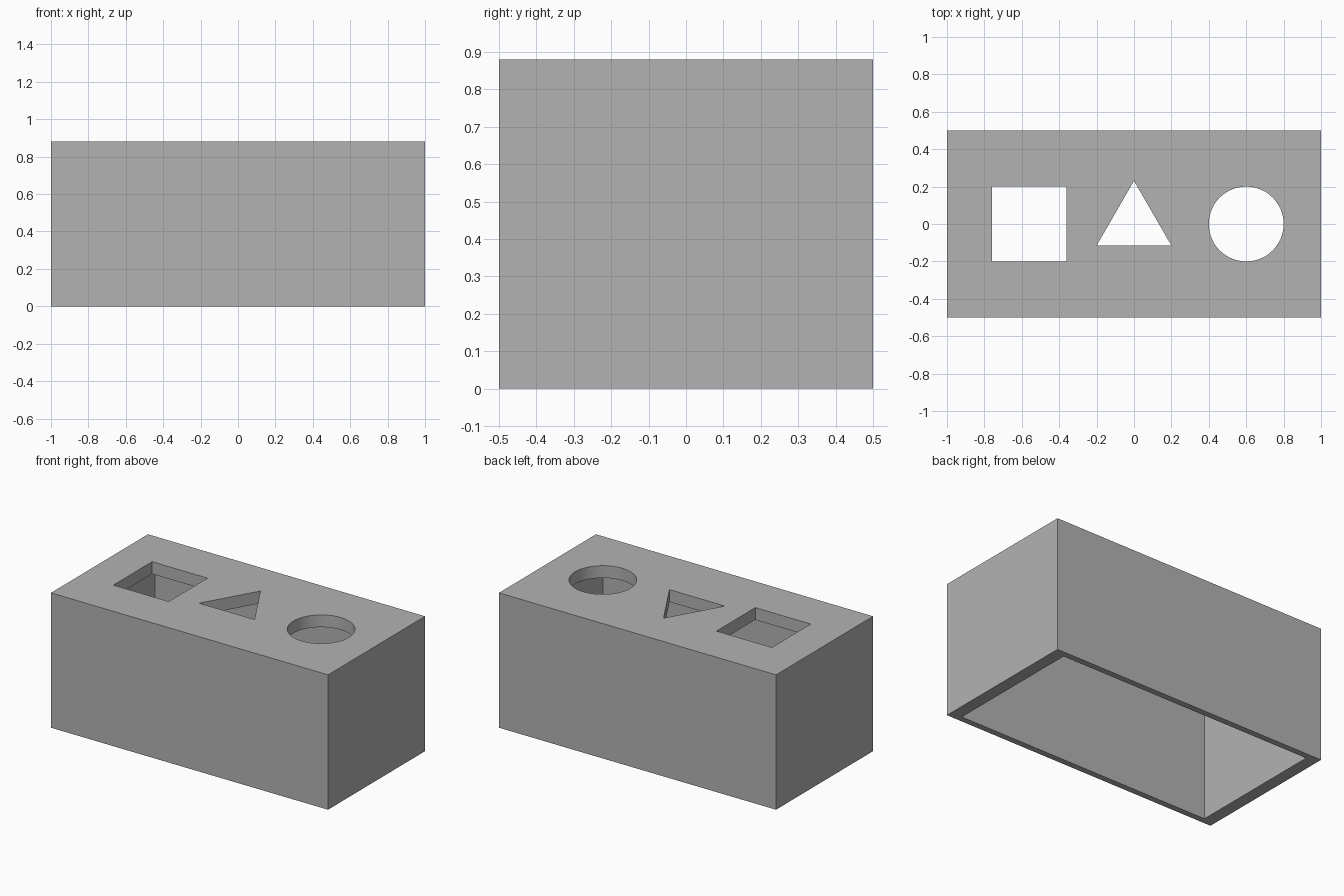
import bpy, bmesh
from math import pi, radians, sqrt

if "Cube" in bpy.data.objects:
    bpy.data.objects.remove(bpy.data.objects["Cube"], do_unlink=True)

WIDTH, DEPTH, HEIGHT = 2.0, 1.0, 0.88
LID = 0.08          # lid thickness
SIDE, FRONT = 0.08, 0.04   # end wall and long wall thickness

grey = bpy.data.materials.new("plain_grey")
grey.use_nodes = True
grey.diffuse_color = (0.45, 0.45, 0.45, 1)
grey.node_tree.nodes["Principled BSDF"].inputs["Base Color"].default_value = grey.diffuse_color


def prism(name, outline, bottom, top):
    """Extrude a flat outline from one height to another."""
    bm = bmesh.new()
    base = bm.faces.new([bm.verts.new((x, y, bottom)) for x, y in outline])
    out = bmesh.ops.extrude_face_region(bm, geom=[base])
    verts = [v for v in out["geom"] if isinstance(v, bmesh.types.BMVert)]
    bmesh.ops.translate(bm, verts=verts, vec=(0, 0, top - bottom))
    bmesh.ops.recalc_face_normals(bm, faces=bm.faces)
    mesh = bpy.data.meshes.new(name)
    bm.to_mesh(mesh)
    bm.free()
    mesh.materials.append(grey)
    obj = bpy.data.objects.new(name, mesh)
    bpy.context.collection.objects.link(obj)
    return obj


def rectangle(cx, w, d):
    return [(cx - w / 2, -d / 2), (cx + w / 2, -d / 2), (cx + w / 2, d / 2), (cx - w / 2, d / 2)]


def polygon(cx, radius, sides):
    from math import cos, sin
    angles = [pi / 2 + 2 * pi * i / sides for i in range(sides)]
    return [(cx + radius * cos(a), radius * sin(a)) for a in angles]


# Solid box
box = prism("sorter_box", rectangle(0, WIDTH, DEPTH), 0, HEIGHT)

# Hollow open at the bottom, and three shaped holes through the lid
low, high = HEIGHT - LID - 0.2, HEIGHT + 0.1
cutters = [
    prism("hollow_cutter", rectangle(0, WIDTH - 2 * SIDE, DEPTH - 2 * FRONT), -0.1, HEIGHT - LID),
    prism("square_hole_cutter", rectangle(-0.56, 0.4, 0.4), low, high),
    prism("triangle_hole_cutter", polygon(0, 0.4 / sqrt(3), 3), low, high),
    prism("round_hole_cutter", polygon(0.6, 0.2, 64), low, high),
]

bpy.ops.object.select_all(action="DESELECT")
bpy.context.view_layer.objects.active = box
box.select_set(True)
for cutter in cutters:
    cutter.hide_render = True
    mod = box.modifiers.new(cutter.name, "BOOLEAN")
    mod.operation = "DIFFERENCE"
    mod.solver = "EXACT"
    mod.object = cutter
    bpy.ops.object.modifier_apply(modifier=mod.name)
    bpy.data.objects.remove(cutter, do_unlink=True)

# Smooth round hole, sharp corners
bpy.ops.object.shade_smooth_by_angle(angle=radians(30))
